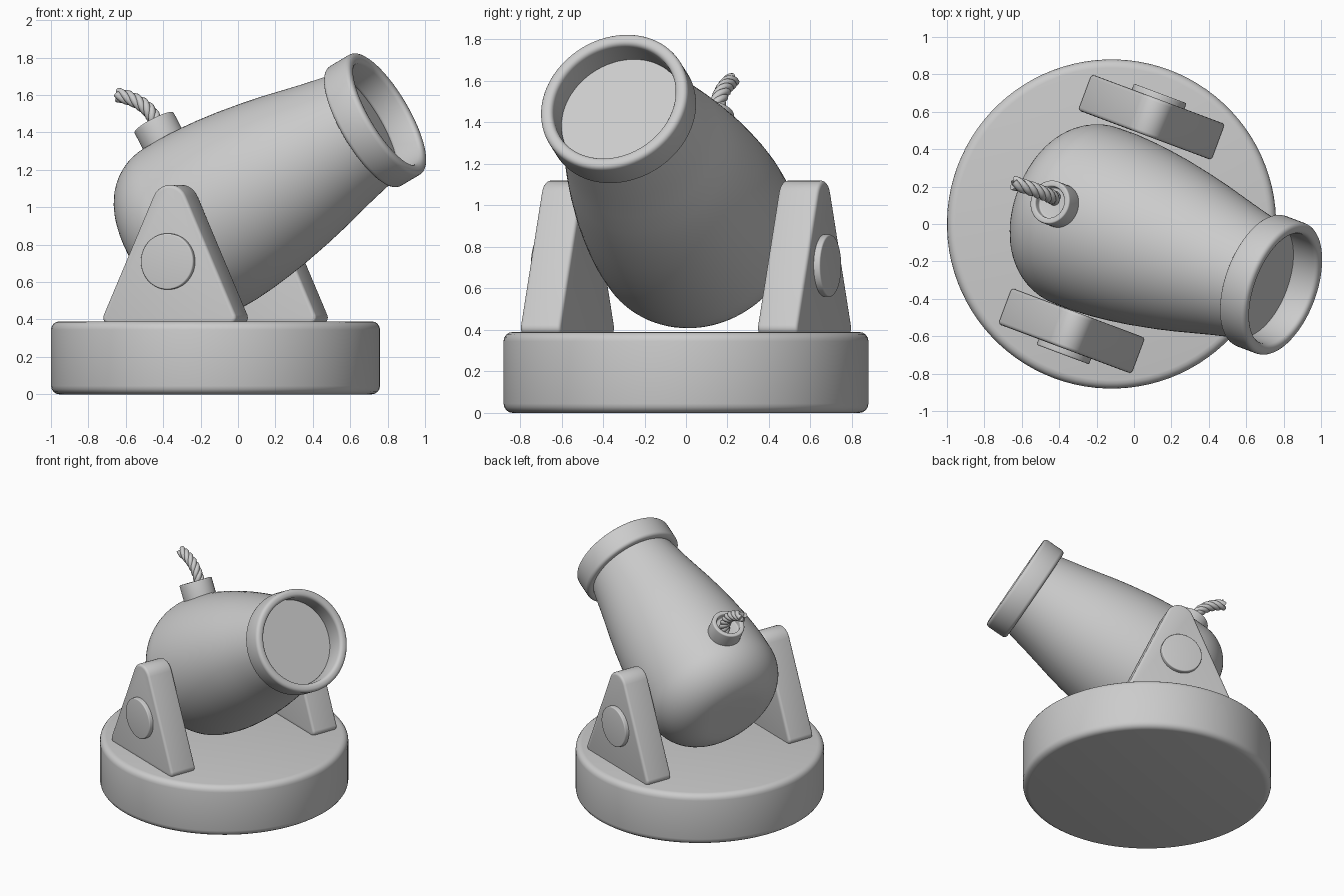
import bpy, bmesh
from math import sin, cos, tan, pi, radians
from mathutils import Matrix, Vector
from mathutils.geometry import interpolate_bezier

if "Cube" in bpy.data.objects:
    bpy.data.objects.remove(bpy.data.objects["Cube"])

YAW, PITCH = radians(-20.5), radians(29)
TURN = Matrix.Rotation(YAW, 4, 'Z')
BASE = Matrix.Translation((-0.12, 0, 0)) @ TURN
# Barrel frame: origin at the muzzle ring, local x along the bore
BARREL = Matrix.Translation((0.733, -0.325, 1.465)) @ TURN @ Matrix.Rotation(-PITCH, 4, 'Y')
X_TO_Z = Matrix.Rotation(-pi / 2, 4, 'Y')


def finish(name, bm, matrix, bevel=0.0, segments=4):
    """Round the sharp edges, make the object and shade it smooth by angle."""
    bmesh.ops.remove_doubles(bm, verts=bm.verts, dist=1e-5)
    bmesh.ops.recalc_face_normals(bm, faces=bm.faces)
    if bevel:
        sharp = [e for e in bm.edges if e.is_manifold and e.calc_face_angle() > radians(40)]
        bmesh.ops.bevel(bm, geom=sharp, offset=bevel, segments=segments,
                        profile=0.5, affect='EDGES', clamp_overlap=True)
    mesh = bpy.data.meshes.new(name)
    bm.to_mesh(mesh)
    bm.free()
    ob = bpy.data.objects.new(name, mesh)
    bpy.context.collection.objects.link(ob)
    ob.matrix_world = matrix
    bpy.ops.object.select_all(action='DESELECT')
    ob.select_set(True)
    bpy.context.view_layer.objects.active = ob
    bpy.ops.object.shade_smooth_by_angle(angle=radians(35))
    return ob


def lathe(name, profile, matrix, closed=False, bevel=0.0, steps=96):
    """Revolve (axial, radius) points around the local x axis."""
    bm = bmesh.new()
    vs = [bm.verts.new((a, 0, r)) for a, r in profile]
    es = [bm.edges.new(p) for p in zip(vs, vs[1:])]
    if closed:
        es.append(bm.edges.new((vs[-1], vs[0])))
    bmesh.ops.spin(bm, geom=vs + es, cent=(0, 0, 0), axis=(1, 0, 0),
                   angle=2 * pi, steps=steps)
    return finish(name, bm, matrix, bevel)


def arc(cx, cy, r, start, end, n):
    return [(cx + r * cos(radians(start + (end - start) * i / n)),
             cy + r * sin(radians(start + (end - start) * i / n))) for i in range(n + 1)]


# Round base
lathe("base", [(0, 0), (0, 0.88), (0.39, 0.88), (0.39, 0)], BASE @ X_TO_Z, bevel=0.045)

# Barrel body with rounded breech; the front disc is the floor of the bore
body = [(-0.075, 0), (-0.075, 0.325), (-0.14, 0.34), (-0.25, 0.363), (-0.37, 0.391),
        (-0.48, 0.417), (-0.59, 0.440), (-0.75, 0.468), (-0.87, 0.484), (-0.98, 0.495),
        (-1.09, 0.501)]
body += arc(-1.2, 0.2, 0.3, 90, 180, 14) + [(-1.5, 0)]
lathe("barrel", body, BARREL)

# Muzzle ring
lathe("muzzle_ring", [(-0.085, 0.31), (-0.085, 0.372), (0.085, 0.372), (0.085, 0.31)],
      BARREL, closed=True, bevel=0.025)

# Fuse socket: a small cup standing on the breech
cup = Matrix.Translation((-1.11, 0, 0)) @ X_TO_Z
lathe("fuse_socket", [(0.42, 0), (0.42, 0.118), (0.605, 0.118), (0.605, 0.085),
                      (0.56, 0.085), (0.56, 0)], BARREL @ cup, bevel=0.009, steps=48)


# Side supports: rounded triangles with a round boss on the outside
def support(name, side):
    slope = 24
    outline = arc(0, 1.02, 0.1, slope, 180 - slope, 10)
    # Small rounded feet at both lower corners
    foot = arc(-0.345, 0.41, 0.035, 180 - slope, 270, 5)
    outline += foot + [(-x, z) for x, z in reversed(foot)]
    bm = bmesh.new()
    face = bm.faces.new([bm.verts.new((x, side * 0.61 - 0.103, z)) for x, z in outline])
    ext = bmesh.ops.extrude_face_region(bm, geom=[face], use_keep_orig=True)
    moved = [v for v in ext['geom'] if isinstance(v, bmesh.types.BMVert)]
    bmesh.ops.translate(bm, verts=moved, vec=(0, 0.206, 0))
    finish(name, bm, BASE, bevel=0.018, segments=3)


for label, side in (("front", -1), ("back", 1)):
    support(label + "_support", side)
    boss = Matrix.Translation((0, 0, 0.71)) @ Matrix.Rotation(side * pi / 2, 4, 'Z')
    lathe(label + "_boss", [(0.66, 0), (0.66, 0.15), (0.745, 0.15), (0.745, 0)],
          BASE @ boss, bevel=0.008, steps=48)

# Twisted rope fuse: strands wound round a bent path
path = interpolate_bezier(Vector((-0.425, 0.135, 1.40)), Vector((-0.44, 0.15, 1.52)),
                          Vector((-0.53, 0.185, 1.58)), Vector((-0.645, 0.22, 1.60)), 60)
STRANDS, TURNS = 4, 1.8
curve = bpy.data.curves.new("fuse_rope", 'CURVE')
curve.dimensions = '3D'
curve.bevel_depth = 0.0185
curve.bevel_resolution = 3
curve.use_fill_caps = True
for s in range(STRANDS):
    line = curve.splines.new('POLY')
    line.points.add(len(path) - 1)
    for i, p in enumerate(path):
        tangent = (path[min(i + 1, 59)] - path[max(i - 1, 0)]).normalized()
        side_dir = tangent.cross(Vector((0.3, 1, 0))).normalized()
        up_dir = tangent.cross(side_dir)
        t = 2 * pi * (s / STRANDS + TURNS * i / 59)
        q = p + 0.021 * (cos(t) * side_dir + sin(t) * up_dir)
        line.points[i].co = (*q, 1)
    line.use_smooth = True
rope = bpy.data.objects.new("fuse_rope", curve)
bpy.context.collection.objects.link(rope)
